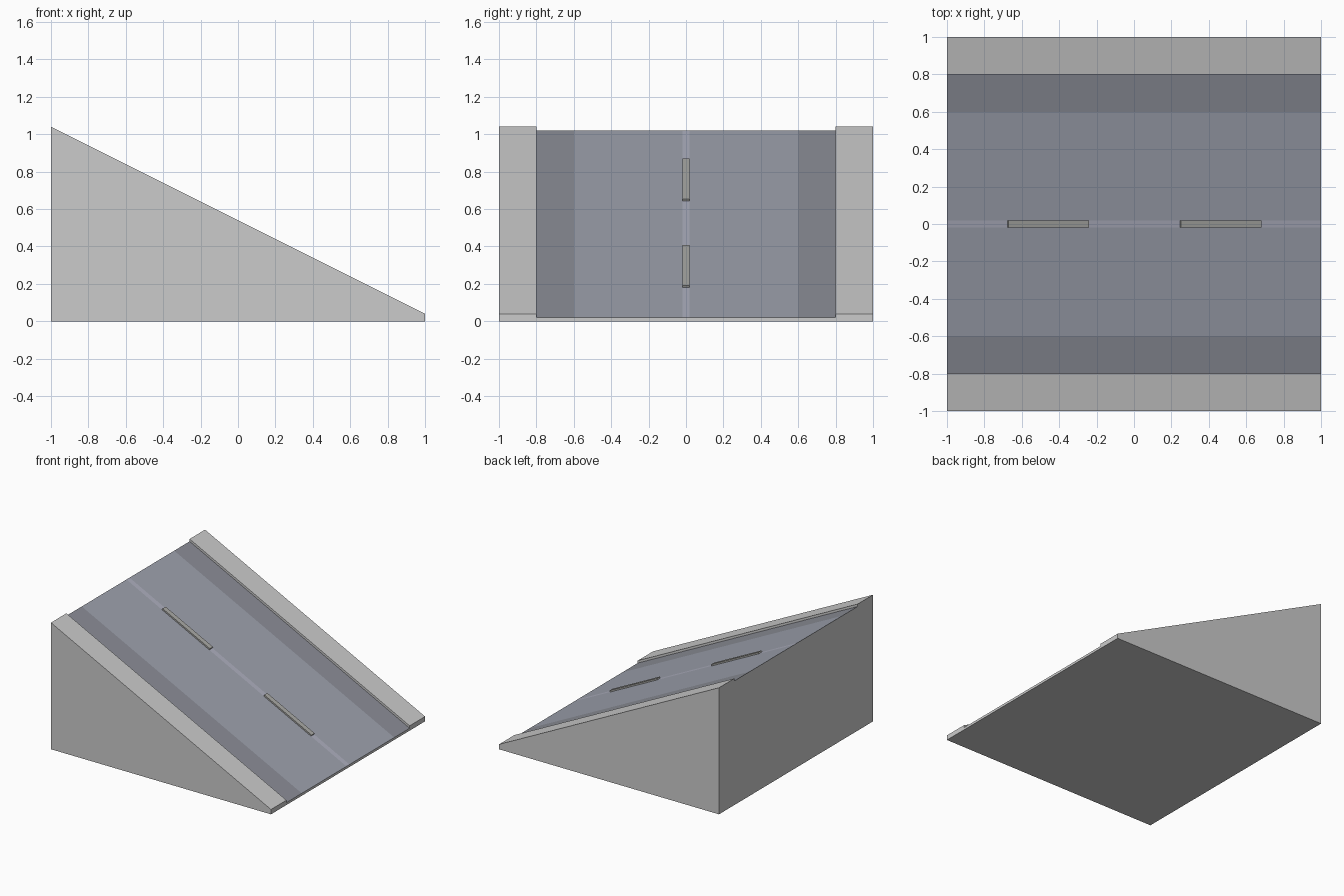
import bpy, bmesh, math
from mathutils import Matrix, Vector

if "Cube" in bpy.data.objects:
    bpy.data.objects.remove(bpy.data.objects["Cube"])


def material(name, color):
    m = bpy.data.materials.new(name)
    m.diffuse_color = (*color, 1)
    m.use_nodes = True
    m.node_tree.nodes["Principled BSDF"].inputs["Base Color"].default_value = m.diffuse_color
    return m


concrete = material("concrete", (0.60, 0.60, 0.62))
asphalt = material("asphalt", (0.34, 0.36, 0.42))
shoulder = material("dark_shoulder", (0.26, 0.27, 0.31))
seam = material("centre_seam", (0.42, 0.43, 0.52))
paint = material("dash_paint", (0.40, 0.40, 0.38))

DROP = 1.0                      # height lost from x=-1 to x=1
ROAD, CURB = 0.02, 0.04         # heights at the low end


def finish(name, bm, mats):
    bmesh.ops.recalc_face_normals(bm, faces=bm.faces)
    me = bpy.data.meshes.new(name)
    bm.to_mesh(me)
    bm.free()
    for m in mats:
        me.materials.append(m)
    ob = bpy.data.objects.new(name, me)
    bpy.context.collection.objects.link(ob)
    return ob


# Sloped road wedge: cross-section mirrored in y, lofted from high to low end
half = [(0.02, ROAD), (0.6, ROAD), (0.8, ROAD), (0.8, CURB), (1, CURB), (1, 0)]
section = [(-y, z) for y, z in reversed(half)] + half
half_mats = [1, 2, 0, 0, 0]
mats = half_mats[::-1] + [3] + half_mats + [0]     # last one is the underside

bm = bmesh.new()
high = [bm.verts.new((-1, y, z + DROP if z > 0 else 0)) for y, z in section]
low = [bm.verts.new((1, y, z)) for y, z in section]
n = len(section)
for i in range(n):
    j = (i + 1) % n
    f = bm.faces.new((high[i], high[j], low[j], low[i]))
    f.material_index = mats[i]
bm.faces.new(high)
bm.faces.new(low)
finish("road_ramp", bm, [concrete, asphalt, shoulder, seam])

# Raised centre-line dashes lying on the slope
tilt = math.atan(DROP / 2)
length, thick = 0.43 / math.cos(tilt), 0.012
for k, x in enumerate((-0.462, 0.462)):
    bm = bmesh.new()
    spot = Vector((x, 0, ROAD + DROP * (1 - x) / 2))
    bmesh.ops.create_cube(bm, size=1, matrix=(
        Matrix.Translation(spot) @ Matrix.Rotation(tilt, 4, 'Y')
        @ Matrix.Translation((0, 0, thick / 2))
        @ Matrix.Diagonal((length, 0.04, thick, 1))))
    finish(f"lane_dash_{k + 1}", bm, [paint])
